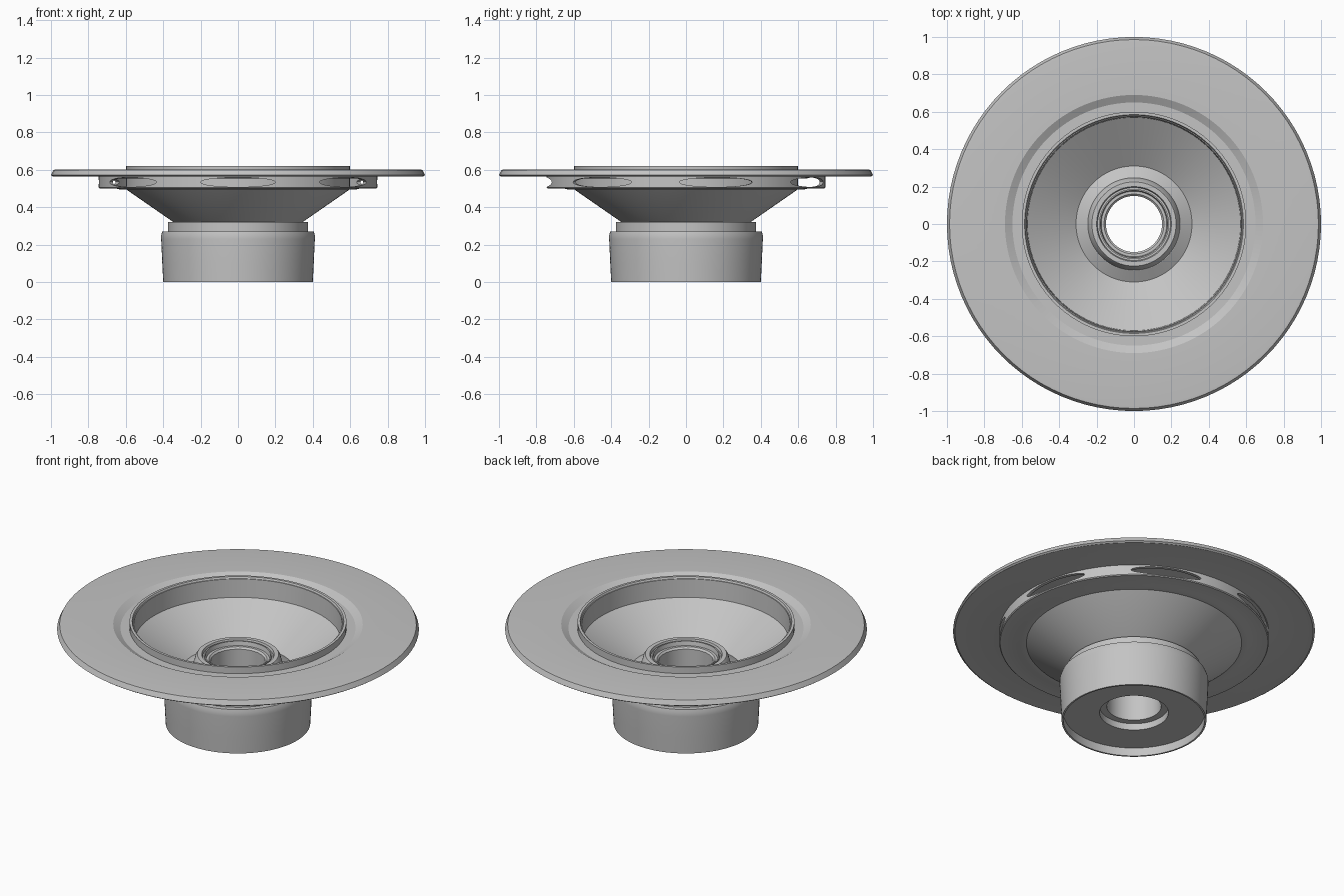
import bpy
import bmesh
from math import cos, sin, pi, radians
from mathutils import Matrix

cube = bpy.data.objects.get("Cube")
if cube:
    bpy.data.objects.remove(cube, do_unlink=True)

SEGMENTS = 96
SLOTS = 7

grey = bpy.data.materials.new("plain_grey")
grey.use_nodes = True
colour = (0.55, 0.55, 0.55, 1)
grey.diffuse_color = colour
grey.node_tree.nodes["Principled BSDF"].inputs["Base Color"].default_value = colour


def make_object(name, bm):
    bmesh.ops.recalc_face_normals(bm, faces=bm.faces)
    mesh = bpy.data.meshes.new(name)
    bm.to_mesh(mesh)
    bm.free()
    mesh.materials.append(grey)
    obj = bpy.data.objects.new(name, mesh)
    bpy.context.collection.objects.link(obj)
    return obj


def activate(obj):
    bpy.ops.object.select_all(action='DESELECT')
    obj.select_set(True)
    bpy.context.view_layer.objects.active = obj


def smooth(obj):
    activate(obj)
    bpy.ops.object.shade_smooth_by_angle(angle=radians(25))


def lathe(name, profile):
    """Turn a closed (radius, height) outline about the z axis."""
    bm = bmesh.new()
    rings = []
    for i in range(SEGMENTS):
        a = 2 * pi * i / SEGMENTS
        rings.append([bm.verts.new((r * cos(a), r * sin(a), z)) for r, z in profile])
    n = len(profile)
    for i, ring in enumerate(rings):
        after = rings[(i + 1) % SEGMENTS]
        for j in range(n):
            k = (j + 1) % n
            bm.faces.new((ring[j], after[j], after[k], ring[k]))
    obj = make_object(name, bm)
    smooth(obj)
    return obj


# Magnet housing with a recessed underside and a bored centre
lathe("magnet_housing", [
    (0.40, 0), (0.405, 0.1), (0.411, 0.23), (0.411, 0.25), (0.405, 0.27),
    (0.375, 0.27), (0.375, 0.32), (0.15, 0.32), (0.15, 0.09), (0.19, 0.09),
    (0.19, 0.05), (0.39, 0.05), (0.39, 0)])

# Conical basket rising into an upright rim
lathe("basket_cone", [
    (0.33, 0.31), (0.59, 0.49), (0.60, 0.50), (0.60, 0.62), (0.585, 0.62),
    (0.58, 0.61), (0.575, 0.61), (0.57, 0.50), (0.31, 0.325), (0.31, 0.31)])

# Wide mounting flange with a sloped step toward the rim
lathe("mounting_flange", [
    (0.595, 0.555), (0.65, 0.555), (0.69, 0.565), (0.99, 0.565), (1.0, 0.572),
    (0.986, 0.60), (0.97, 0.602), (0.69, 0.602), (0.65, 0.58), (0.595, 0.58)])

# Slotted ring under the flange
ring = lathe("vented_ring", [
    (0.595, 0.495), (0.63, 0.495), (0.65, 0.50), (0.74, 0.50), (0.745, 0.505),
    (0.745, 0.567), (0.725, 0.567), (0.725, 0.508), (0.595, 0.508)])

# Radial lens-shaped cutters for the vents
bm = bmesh.new()
for i in range(SLOTS):
    turn = Matrix.Rotation(2 * pi * i / SLOTS - pi / 2, 4, 'Z')
    place = (turn @ Matrix.Translation((0.74, 0, 0.534))
             @ Matrix.Diagonal((1, 0.2, 0.0255, 1)) @ Matrix.Rotation(pi / 2, 4, 'Y'))
    bmesh.ops.create_cone(bm, cap_ends=True, segments=32, radius1=1, radius2=1,
                          depth=0.2, matrix=place)
cutter = make_object("vent_cutter", bm)
cutter.hide_render = True
cut = ring.modifiers.new("vents", 'BOOLEAN')
cut.object = cutter
cut.operation = 'DIFFERENCE'
cut.solver = 'EXACT'
activate(ring)
bpy.ops.object.modifier_apply(modifier=cut.name)
bpy.data.objects.remove(cutter, do_unlink=True)
smooth(ring)

# Sloped centring disc around the coil
lathe("centring_disc", [
    (0.31, 0.315), (0.31, 0.325), (0.25, 0.36), (0.22, 0.36), (0.22, 0.315)])

# Coil collar and its inner sleeve
lathe("coil_collar", [
    (0.25, 0.35), (0.235, 0.405), (0.225, 0.42), (0.20, 0.42), (0.195, 0.405),
    (0.185, 0.405), (0.185, 0.32), (0.24, 0.32)])
lathe("coil_sleeve", [
    (0.187, 0.31), (0.187, 0.415), (0.18, 0.415), (0.175, 0.39), (0.16, 0.39),
    (0.15, 0.38), (0.15, 0.31)])
